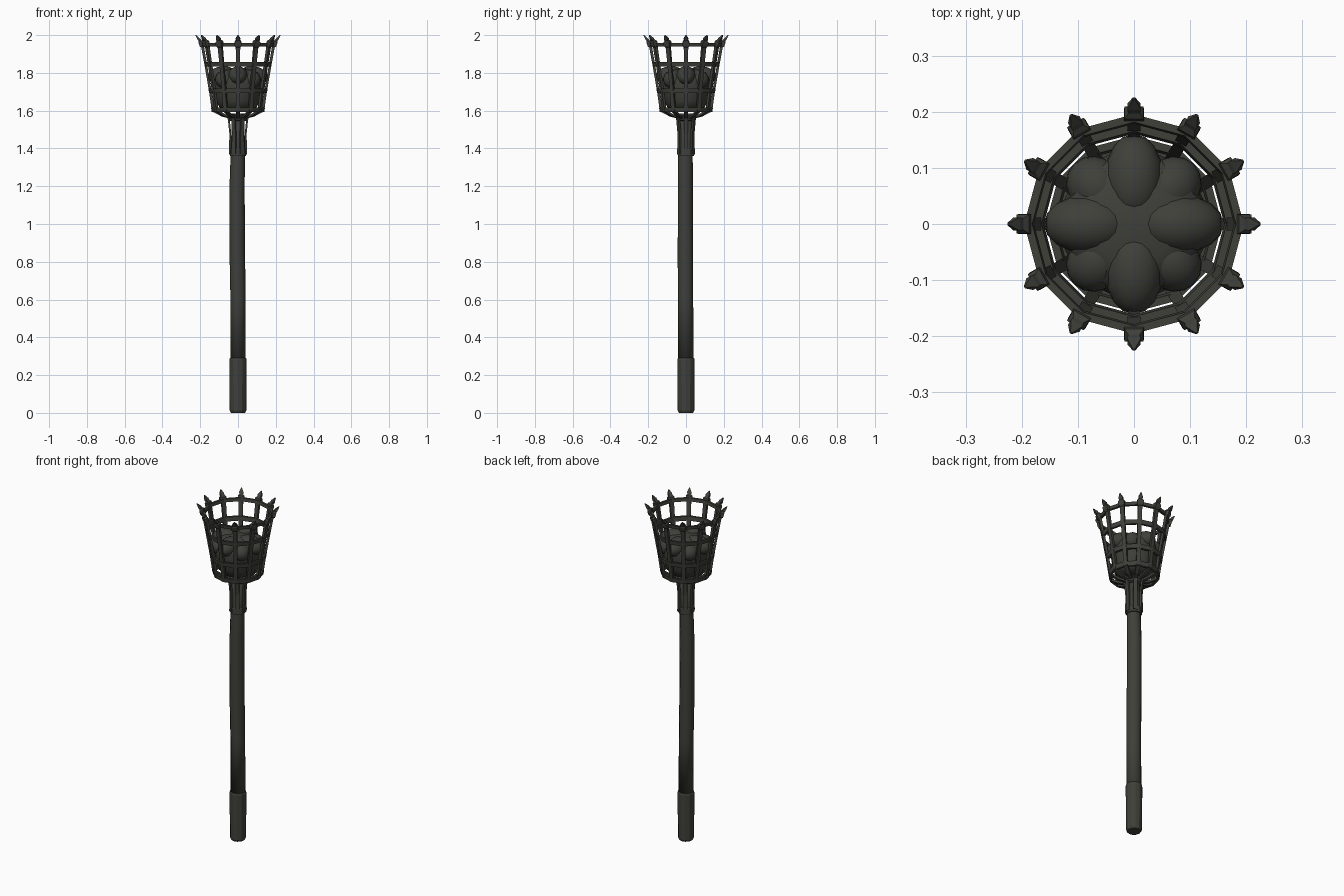
import bpy, bmesh, math, random
from mathutils import Vector, Matrix

if "Cube" in bpy.data.objects:
    bpy.data.objects.remove(bpy.data.objects["Cube"])
random.seed(4)

iron = bpy.data.materials.new("dark iron")
iron.diffuse_color = (0.05, 0.05, 0.042, 1)
iron.use_nodes = True
iron.node_tree.nodes["Principled BSDF"].inputs["Base Color"].default_value = iron.diffuse_color


def finish(name, bm, smooth=False):
    bmesh.ops.recalc_face_normals(bm, faces=bm.faces)
    me = bpy.data.meshes.new(name)
    bm.to_mesh(me)
    bm.free()
    me.materials.append(iron)
    for p in me.polygons:
        p.use_smooth = smooth
    ob = bpy.data.objects.new(name, me)
    bpy.context.collection.objects.link(ob)
    return ob


def loft(bm, loops, closed=False):
    """Skin between point loops; cap the ends unless closed."""
    rows = [[bm.verts.new(p) for p in lp] for lp in loops]
    n = len(rows[0])
    for i in range(len(rows) if closed else len(rows) - 1):
        a, b = rows[i], rows[(i + 1) % len(rows)]
        for j in range(n):
            k = (j + 1) % n
            bm.faces.new((a[j], a[k], b[k], b[j]))
    if not closed:
        bm.faces.new(rows[0][::-1])
        bm.faces.new(rows[-1])


def circle(r, z, n, cx=0.0, cy=0.0):
    return [Vector((cx + r * math.cos(2 * math.pi * i / n),
                    cy + r * math.sin(2 * math.pi * i / n), z)) for i in range(n)]


def strap(bm, path, ang):
    """Flat bar along (radius, z, width, thickness) points, turned to ang."""
    rot = Matrix.Rotation(ang, 3, 'Z')
    loops = []
    for i, (r, z, w, t) in enumerate(path):
        a, b = path[max(i - 1, 0)], path[min(i + 1, len(path) - 1)]
        d = Vector((b[0] - a[0], 0, b[1] - a[1])).normalized()
        nrm = Vector((d.z, 0, -d.x)) * t / 2
        side = Vector((0, w / 2, 0))
        c = Vector((r, 0, z))
        loops.append([rot @ p for p in (c + nrm + side, c - nrm + side,
                                        c - nrm - side, c + nrm - side)])
    loft(bm, loops)


# wooden-looking shaft, slightly bent
bm = bmesh.new()
loft(bm, [circle(r, z, 12, x, y) for z, r, x, y in
          ((0.27, .041, 0, 0), (0.6, .04, 0, -.002), (0.8, .041, -.003, -.003),
           (1.2, .04, -.005, -.003), (1.4, .038, 0, -.003), (1.58, .032, 0, 0))])
finish("shaft", bm, True)

# foot sleeve
bm = bmesh.new()
loft(bm, [circle(r, z, 12) for z, r in ((0, .038), (.012, .044), (.28, .046), (.29, .043))])
finish("foot_sleeve", bm)

# neck band and straps that grip the shaft top
bm = bmesh.new()
loft(bm, [circle(r, z, 12) for z, r in ((1.36, .041), (1.365, .044), (1.395, .044), (1.40, .041))])
loft(bm, [circle(r, z, 12) for z, r in ((1.545, .040), (1.55, .048), (1.575, .052), (1.585, .046))])
for i in range(6):
    strap(bm, [(.042, 1.37, .024, .01), (.041, 1.48, .022, .01),
               (.048, 1.55, .022, .01), (.056, 1.58, .022, .01)], i * math.pi / 3)
finish("neck_straps", bm)

# basket bars with outward spear tips
bm = bmesh.new()
for i in range(12):
    strap(bm, [(.040, 1.563, .016, .012), (.085, 1.575, .02, .012), (.132, 1.60, .022, .014),
               (.146, 1.70, .022, .014), (.170, 1.84, .022, .014), (.187, 1.935, .024, .015),
               (.192, 1.945, .036, .024), (.198, 1.965, .034, .024), (.203, 1.972, .02, .014),
               (.209, 1.98, .024, .014), (.224, 2.0, .004, .004)], i * math.pi / 6)
finish("basket_bars", bm)

# horizontal hoops, twelve flat sides each
bm = bmesh.new()
for r, z, h in ((.134, 1.605, .026), (.148, 1.705, .024), (.170, 1.845, .024), (.187, 1.95, .018)):
    t, s = .007, h * 0.09
    loft(bm, [circle(r + dr, z + dz, 12) for dr, dz in
              ((t - s, -h / 2), (t + s, h / 2), (-t + s, h / 2), (-t - s, -h / 2))], closed=True)
finish("basket_hoops", bm)

# packed fuel: a rounded core and overlapping long lumps meeting at the middle
bm = bmesh.new()
loft(bm, [circle(r, z, 20) for z, r in ((1.60, .05), (1.61, .095), (1.65, .115), (1.70, .124),
                                        (1.76, .132), (1.80, .118), (1.82, .07), (1.826, .01))])
finish("fuel_core", bm, True)
bm = bmesh.new()
for i in range(8):
    a = i * math.pi / 4 + math.pi / 2
    big = i % 2 == 0
    m = (Matrix.Rotation(a, 4, 'Z') @ Matrix.Translation((.083 if big else .092, 0, 1.785 if big else 1.765))
         @ Matrix.Rotation(.12 + random.uniform(-.06, .06), 4, 'Y')
         @ Matrix.Diagonal((.078 if big else .06, .052, .05, 1)))
    bmesh.ops.create_uvsphere(bm, u_segments=16, v_segments=10, radius=1, matrix=m)
finish("fuel_lumps", bm, True)
